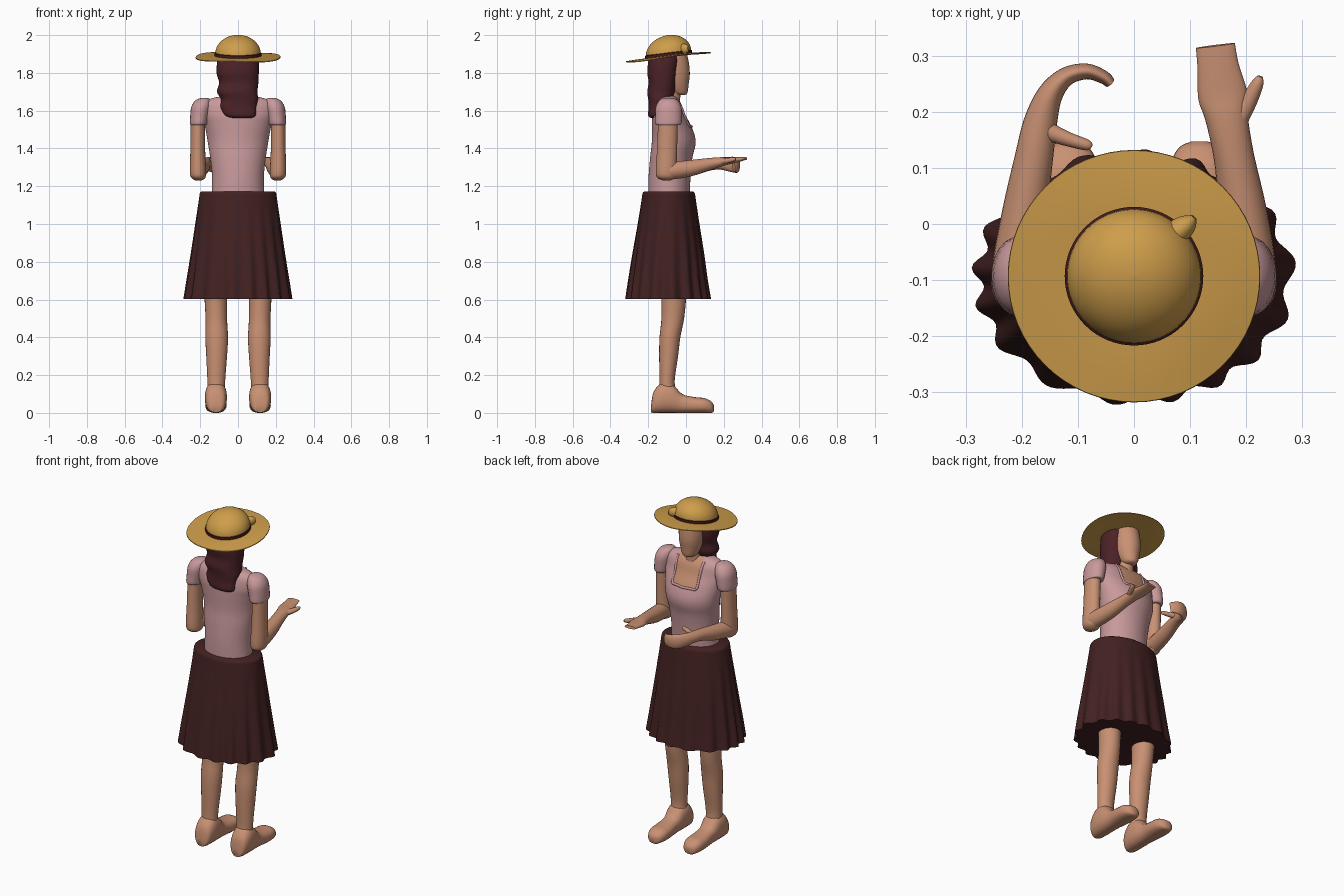
import bpy, math
from mathutils import Vector
from mathutils.bvhtree import BVHTree

X, Y, Z = Vector((1, 0, 0)), Vector((0, 1, 0)), Vector((0, 0, 1))


def mat(name, r, g, b):
    m = bpy.data.materials.new(name)
    m.diffuse_color = (r, g, b, 1)
    return m


SKIN = mat("skin", 0.58, 0.28, 0.17)
PINK = mat("pink blouse", 0.58, 0.32, 0.33)
SKIRT = mat("dark brown cloth", 0.055, 0.015, 0.015)
HAIR = mat("dark hair", 0.07, 0.016, 0.02)
STRAW = mat("straw", 0.62, 0.34, 0.07)
BAND = mat("hat band", 0.06, 0.01, 0.012)


def spline(rows, k):
    """Catmull-Rom resampling of cross-section rows."""
    rows = [tuple(r) + (0,) * (6 - len(r)) for r in rows]
    p = [rows[0]] + rows + [rows[-1]]
    out = []
    for i in range(1, len(p) - 2):
        for j in range(k):
            t = j / k
            out.append([0.5 * (2 * b + (c - a) * t + (2 * a - 5 * b + 4 * c - d) * t * t
                               + (3 * b - a - 3 * c + d) * t ** 3)
                        for a, b, c, d in zip(*p[i - 1:i + 3])])
    return out + [rows[-1]]


def build(name, verts, faces, *mats, angle=50):
    me = bpy.data.meshes.new(name)
    me.from_pydata(verts, [], faces)
    for m in mats:
        me.materials.append(m)
    ob = bpy.data.objects.new(name, me)
    bpy.context.collection.objects.link(ob)
    bpy.ops.object.select_all(action='DESELECT')
    ob.select_set(True)
    bpy.context.view_layer.objects.active = ob
    bpy.ops.object.mode_set(mode='EDIT')
    bpy.ops.mesh.select_all(action='SELECT')
    bpy.ops.mesh.normals_make_consistent(inside=False)
    bpy.ops.object.mode_set(mode='OBJECT')
    bpy.ops.object.shade_smooth_by_angle(angle=math.radians(angle))
    return ob


def sweep(name, rows, *mats, axis=None, ref=Z, n=24, k=4, power=2.0, angle=50):
    """Skin over rows of (x, y, z, radius_u, radius_v, pleat depth)."""
    rows = spline(rows, k)
    verts, faces = [], []
    for i, (x, y, z, ru, rv, amp) in enumerate(rows):
        t = axis or (Vector(rows[min(i + 1, len(rows) - 1)][:3])
                     - Vector(rows[max(i - 1, 0)][:3])).normalized()
        u = t.cross(ref).normalized()
        v = u.cross(t)
        for j in range(n):
            a = 2 * math.pi * j / n
            c, s = math.cos(a), math.sin(a)
            f = 1 + amp * math.sin(17 * a + 1.2 * math.sin(3 * a))
            cu = math.copysign(abs(c) ** (2 / power), c) * ru * f
            sv = math.copysign(abs(s) ** (2 / power), s) * rv * f
            verts.append(Vector((x, y, z)) + u * cu + v * sv)
    for i in range(len(rows) - 1):
        for j in range(n):
            a, b = i * n + j, i * n + (j + 1) % n
            faces.append((a, b, b + n, a + n))
    faces += [tuple(range(n)), tuple(range(len(verts) - n, len(verts)))]
    return build(name, verts, faces, *mats, angle=angle)


def loft(name, rows, *mats, **kw):
    """Horizontal rings: (x, y_min, y_max, z, half_width, pleat)."""
    rows = [(r[0], (r[1] + r[2]) / 2, r[3], r[4], (r[2] - r[1]) / 2) + tuple(r[5:]) for r in rows]
    return sweep(name, rows, *mats, axis=Z, ref=Y, **kw)


def lathe(name, profile, m, n=64, wave=0.0):
    """Round part around the hat axis, sheared to the hat's tilt."""
    verts, faces, k = [], [], len(profile)
    for j in range(n):
        a = 2 * math.pi * j / n
        for r, z in profile:
            y = r * math.sin(a)
            w = wave * max(0, r - 0.13) / 0.09 * math.sin(3 * a + 0.5)
            verts.append((r * math.cos(a), y - 0.093, 1.885 + z + 0.122 * y + w))
            i = len(verts) - 1
    for j in range(n):
        for i in range(k - 1):
            a, b = j * k + i, (j + 1) % n * k + i
            faces.append((a, b, b + 1, a + 1))
    return build(name, verts, faces, m)


# Skirt with pleats that deepen toward the hem
loft("skirt", [(0, -.315, .125, .602, .279, .04), (0, -.302, .11, .70, .266, .032),
               (0, -.28, .092, .85, .245, .02), (0, -.255, .07, 1.0, .225, .01),
               (0, -.235, .052, 1.13, .207), (0, -.23, .046, 1.162, .202),
               (0, -.222, .038, 1.172, .193)], SKIRT, n=170)

# Blouse body, with the chest inside the square neckline in skin colour
torso = loft("blouse", [(0, -.20, .02, 1.15, .14), (0, -.198, .024, 1.25, .137),
                        (0, -.19, .034, 1.35, .147), (0, -.182, .05, 1.42, .158),
                        (0, -.18, .046, 1.47, .166), (0, -.18, .022, 1.53, .178),
                        (0, -.178, -.004, 1.58, .19), (0, -.165, -.025, 1.635, .19),
                        (0, -.15, -.045, 1.665, .14), (0, -.135, -.06, 1.68, .06)],
             PINK, SKIN, n=96, k=6)
for p in torso.data.polygons:
    c = p.center
    if c.z > 1.52 and abs(c.x) < 0.078 and c.y > -0.07:
        p.material_index = 1

# Neckline trim laid on the blouse surface
tree = BVHTree.FromPolygons([v.co for v in torso.data.vertices],
                            [p.vertices for p in torso.data.polygons])
line = [(-.085, 1.66), (-.082, 1.62), (-.08, 1.57), (-.078, 1.52), (-.04, 1.517), (0, 1.515)]
line += [(-x, z) for x, z in reversed(line[:-1])]
trim = [tuple(tree.ray_cast(Vector((x, 1, z)), -Y)[0]) + (.007, .007) for x, z in line]
sweep("neckline_trim", trim, PINK, ref=Y, n=8)

# Neck, head and hair
loft("neck", [(0, -.135, -.03, 1.62, .055), (0, -.125, -.03, 1.68, .045),
              (0, -.12, -.02, 1.74, .047)], SKIN)
loft("head", [(0, -.05, -.005, 1.683, .02), (0, -.085, .008, 1.695, .04),
              (0, -.12, .014, 1.74, .06), (0, -.14, .02, 1.79, .07),
              (0, -.15, .016, 1.85, .073), (0, -.15, .005, 1.9, .07)], SKIN, n=32)
loft("hair", [(.02, -.185, -.14, 1.56, .05), (.012, -.2, -.12, 1.575, .082),
              (.002, -.198, -.105, 1.62, .095), (.008, -.2, -.075, 1.66, .098),
              (-.004, -.205, -.055, 1.70, .107), (.004, -.198, -.05, 1.75, .104),
              (-.002, -.205, -.042, 1.80, .112), (0, -.2, -.035, 1.86, .11),
              (0, -.19, -.04, 1.905, .1)], HAIR, n=40, power=2.4)

# Straw hat: dome and brim in one turned profile, band, and a small crease bump
dome = [(.12 * math.cos(a), .018 + .097 * math.sin(a))
        for a in (math.radians(90 - 9 * i) for i in range(11))]
lathe("straw_hat", dome + [(.121, .006), (.15, .006), (.19, .003), (.224, .0), (.225, -.004),
                           (.19, -.005), (.15, -.003), (.11, -.002), (.0, -.002)],
      STRAW, wave=0.004)
lathe("hat_band", [(.118, .003), (.1235, .005), (.1235, .02), (.118, .023)], BAND)
sweep("hat_crease", [(.07, -.02, 1.925, .025, .03), (.095, .0, 1.928, .018, .025),
                     (.107, .012, 1.93, .006, .012)], STRAW, n=12)

# Legs, feet, sleeves and upper arms, mirrored
for s, side in ((-1, "left"), (1, "right")):
    loft(side + "_leg", [(s * .115, -.145, -.05, .1, .046), (s * .115, -.14, -.06, .17, .047),
                         (s * .113, -.142, -.042, .3, .055), (s * .113, -.14, -.03, .4, .06),
                         (s * .115, -.13, -.01, .5, .057), (s * .118, -.13, .002, .62, .06)], SKIN)
    foot = [(-.184, .045, .025), (-.17, .115, .047), (-.125, .16, .058), (-.07, .15, .056),
            (-.02, .1, .05), (.05, .083, .056), (.1, .078, .054), (.135, .06, .038),
            (.147, .035, .015)]
    sweep(side + "_foot", [(s * .117, y, max(h / 2, .025), w, h / 2) for y, h, w in foot],
          SKIN, axis=Y, power=2.4)
    loft(side + "_sleeve", [(s * .208, -.15, -.04, 1.523, .04), (s * .208, -.163, -.025, 1.53, .046),
                            (s * .203, -.163, -.022, 1.57, .05), (s * .195, -.16, -.025, 1.62, .052),
                            (s * .185, -.14, -.045, 1.655, .04), (s * .175, -.115, -.07, 1.668, .015)],
         PINK)
    loft(side + "_upper_arm", [(s * .212, -.147, -.043, 1.56, .038), (s * .213, -.153, -.047, 1.4, .039),
                               (s * .212, -.16, -.05, 1.28, .043), (s * .21, -.152, -.055, 1.245, .037),
                               (s * .208, -.12, -.085, 1.23, .015)], SKIN)

# Forearms: right hand open with palm up, left hand curled inward
sweep("right_forearm", [(.214, -.13, 1.275, .028, .028), (.212, -.09, 1.28, .042, .045),
                        (.195, .02, 1.295, .042, .043), (.178, .12, 1.317, .036, .032),
                        (.165, .19, 1.33, .038, .024), (.158, .23, 1.335, .044, .018),
                        (.15, .28, 1.342, .037, .013), (.145, .318, 1.348, .035, .008)], SKIN)
sweep("right_thumb", [(.185, .185, 1.33, .018, .016), (.205, .22, 1.335, .015, .014),
                      (.22, .25, 1.342, .011, .011), (.225, .263, 1.345, .005, .005)], SKIN, n=12)
sweep("left_forearm", [(-.214, -.13, 1.275, .028, .028), (-.212, -.09, 1.28, .042, .045),
                       (-.195, .02, 1.295, .04, .043), (-.178, .12, 1.315, .034, .033),
                       (-.167, .18, 1.32, .03, .032), (-.15, .23, 1.317, .023, .039),
                       (-.122, .262, 1.313, .017, .042), (-.085, .272, 1.31, .014, .038),
                       (-.055, .262, 1.307, .012, .033), (-.043, .252, 1.305, .010, .03)], SKIN)
sweep("left_thumb", [(-.165, .17, 1.33, .018, .016), (-.12, .152, 1.335, .013, .013),
                     (-.085, .141, 1.338, .01, .011), (-.076, .137, 1.338, .005, .006)], SKIN, n=12)
